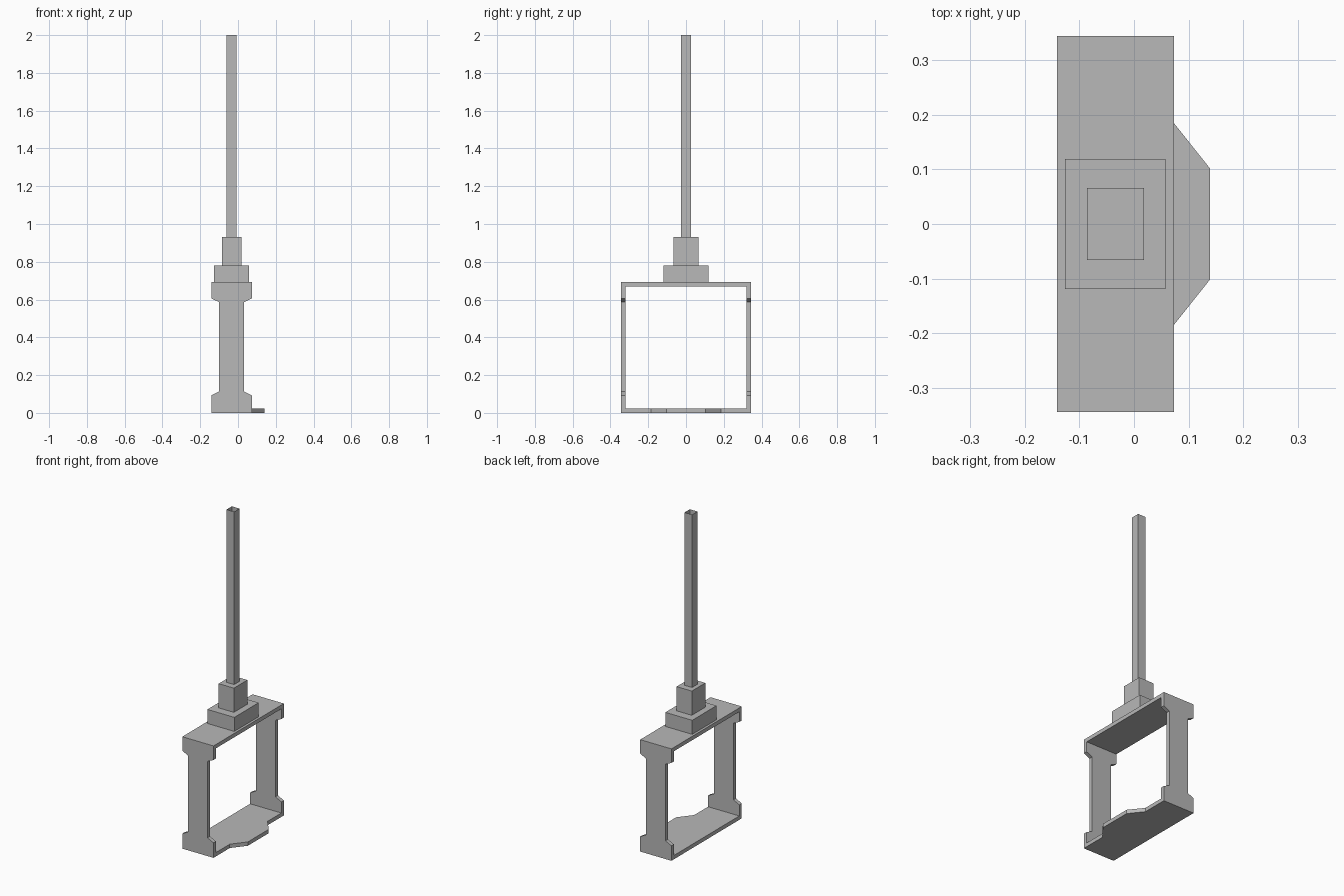
import bpy
import bmesh

cube = bpy.data.objects.get("Cube")
if cube:
    bpy.data.objects.remove(cube, do_unlink=True)

GREY = (0.48, 0.48, 0.48, 1.0)
grey = bpy.data.materials.new("plain grey")
grey.use_nodes = True
grey.diffuse_color = GREY
grey.node_tree.nodes["Principled BSDF"].inputs["Base Color"].default_value = GREY

CX = -0.034          # centre line of the frame, blocks and pole
HALF_W = 0.107       # half width of the frame in x
HALF_L = 0.344       # half length of the frame in y
THICK = 0.024        # plate thickness
FRAME_TOP = 0.693
POLE_FOOT = 0.93


def prism(name, outline, offset, capped=True):
    """Extrude a closed outline by an offset; without caps it stays an open tube."""
    bm = bmesh.new()
    start = [bm.verts.new(p) for p in outline]
    end = [bm.verts.new([a + b for a, b in zip(p, offset)]) for p in outline]
    count = len(outline)
    for i in range(count):
        j = (i + 1) % count
        bm.faces.new((start[i], start[j], end[j], end[i]))
    if capped:
        bm.faces.new(start[::-1])
        bm.faces.new(end)
    bmesh.ops.recalc_face_normals(bm, faces=bm.faces)
    mesh = bpy.data.meshes.new(name)
    bm.to_mesh(mesh)
    bm.free()
    mesh.materials.append(grey)
    obj = bpy.data.objects.new(name, mesh)
    bpy.context.collection.objects.link(obj)
    return obj


def block(name, half_x, half_y, z0, z1, capped=True):
    outline = [(CX + sx * half_x, sy * half_y, z0)
               for sx, sy in ((-1, -1), (1, -1), (1, 1), (-1, 1))]
    return prism(name, outline, (0, 0, z1 - z0), capped)


# Bottom plate with a tapered tab on its +x edge
right = CX + HALF_W
prism("base_plate", [
    (CX - HALF_W, -HALF_L, 0), (right, -HALF_L, 0), (right, -0.185, 0),
    (0.139, -0.102, 0), (0.139, 0.102, 0), (right, 0.185, 0),
    (right, HALF_L, 0), (CX - HALF_W, HALF_L, 0)], (0, 0, THICK))

# Top plate, spanning between the side walls
block("top_plate", HALF_W, HALF_L - THICK, FRAME_TOP - THICK, FRAME_TOP)

# Waisted side walls: wide feet and heads joined by a narrower strip
half_profile = [(HALF_W, THICK), (HALF_W, 0.093), (0.067, 0.113),
                (0.067, 0.587), (HALF_W, 0.606), (HALF_W, FRAME_TOP)]
profile = half_profile + [(-w, z) for w, z in reversed(half_profile)]
for name, y in (("front_wall", -HALF_L), ("back_wall", HALF_L - THICK)):
    prism(name, [(CX + w, y, z) for w, z in profile], (0, THICK, 0))

# Stepped mount and the hollow, open-ended pole
block("mount_lower", 0.092, 0.119, FRAME_TOP, 0.78)
block("mount_upper", 0.052, 0.066, 0.78, POLE_FOOT)
block("pole", 0.026, 0.026, POLE_FOOT, 2.0, capped=False)
